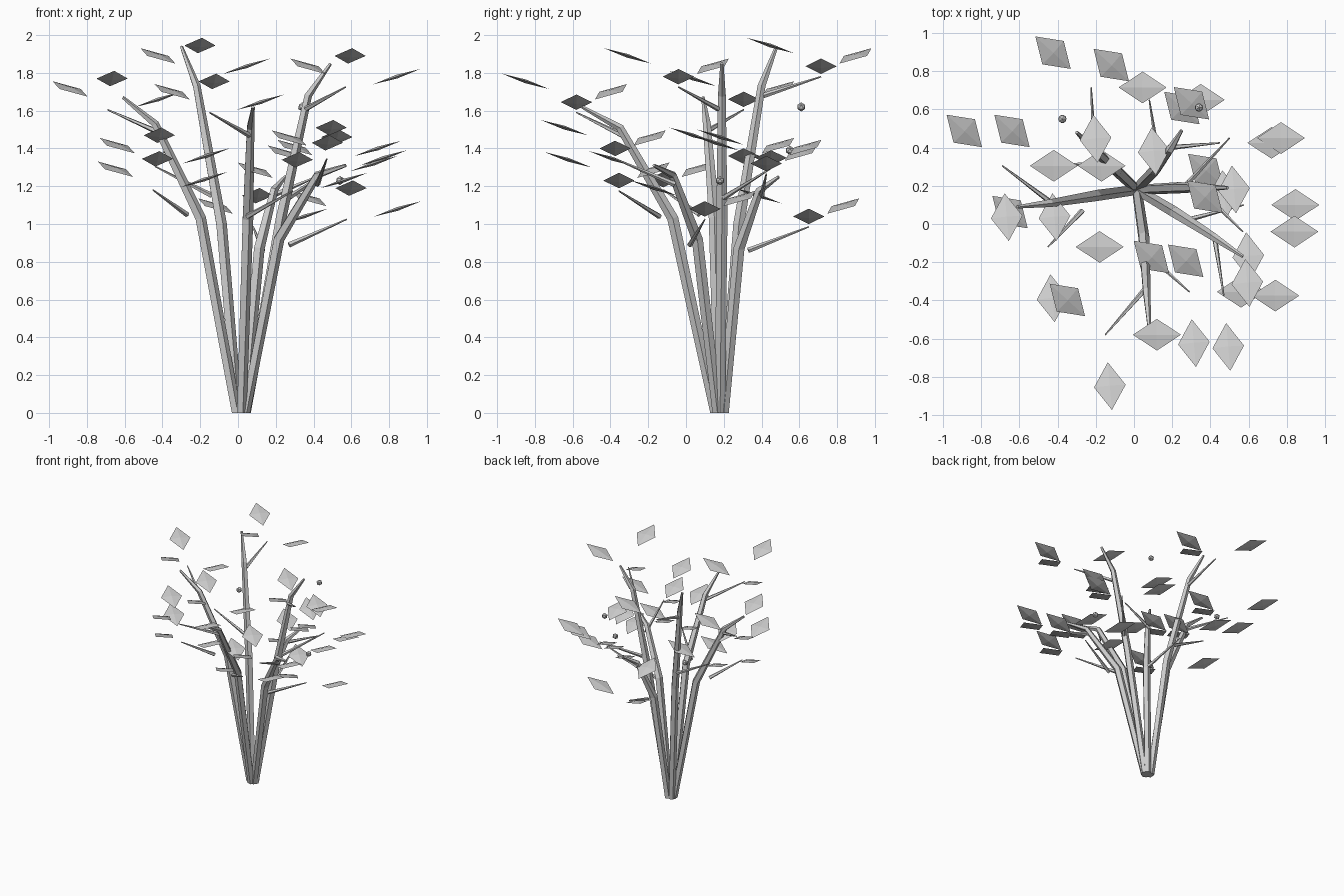
import bpy, bmesh, math
from mathutils import Vector, Matrix

if "Cube" in bpy.data.objects:
    bpy.data.objects.remove(bpy.data.objects["Cube"])

CENTRE = Vector((0.015, 0.18, 0))


def finish(bm, name):
    bmesh.ops.recalc_face_normals(bm, faces=bm.faces)
    me = bpy.data.meshes.new(name)
    bm.to_mesh(me)
    bm.free()
    ob = bpy.data.objects.new(name, me)
    bpy.context.collection.objects.link(ob)
    return ob


def tube(name, pts, radii, sides):
    """Tapered faceted tube through the given points."""
    pts = [Vector(p) for p in pts]
    bm = bmesh.new()
    rings = []
    for i, p in enumerate(pts):
        d = (pts[min(i + 1, len(pts) - 1)] - pts[max(i - 1, 0)]).normalized()
        if i == 0 and p.z < 0.01:
            d = Vector((0, 0, 1))          # flat foot on the ground
        u = Vector((0, 0, 1)).rotation_difference(d)
        rings.append([bm.verts.new(p + u @ Vector((radii[i] * math.cos(a), radii[i] * math.sin(a), 0)))
                      for a in (2 * math.pi * k / sides for k in range(sides))])
    for a, b in zip(rings, rings[1:]):
        for k in range(sides):
            n = (k + 1) % sides
            bm.faces.new((a[k], a[n], b[n], b[k]))
    bm.faces.new(rings[0])
    bm.faces.new(rings[-1])
    return finish(bm, name)


# main stems: lower bend, upper bend, tip
stems = [
    [(-0.20, 0.15, 1.03), (-0.44, 0.11, 1.53), (-0.61, 0.09, 1.67)],
    [(-0.09, 0.28, 1.00), (-0.22, 0.40, 1.73), (-0.30, 0.48, 1.94)],
    [(0.11, 0.28, 0.87), (0.19, 0.39, 1.18), (0.25, 0.49, 1.25)],
    [(0.225, 0.19, 1.03), (0.37, 0.19, 1.68), (0.49, 0.19, 1.85)],
    [(0.215, 0.06, 0.92), (0.42, -0.07, 1.26), (0.57, -0.17, 1.31)],
    [(0.05, -0.07, 1.03), (0.065, -0.35, 1.51), (0.08, -0.55, 1.62)],
]
for i, s in enumerate(stems):
    out = Vector((s[2][0], s[2][1], 0)) - CENTRE
    base = CENTRE + out.normalized() * 0.025
    tube(f"stem_{i + 1}", [base] + s, (0.028, 0.031, 0.022, 0.009), 5)

# twigs: start and tip
twigs = [
    ((-0.21, 0.41, 1.68), (-0.225, 0.715, 1.78)),
    ((0.13, 0.33, 0.86), (0.08, 0.65, 0.985)),
    ((0.27, 0.20, 1.14), (0.50, 0.45, 1.295)),
    ((0.18, 0.40, 1.15), (0.45, 0.425, 1.265)),
    ((-0.14, 0.32, 1.15), (-0.44, 0.305, 1.305)),
    ((-0.43, 0.11, 1.49), (-0.69, 0.305, 1.605)),
    ((0.27, 0.02, 0.89), (0.575, 0.10, 1.025)),
    ((0.36, 0.17, 1.61), (0.57, -0.04, 1.725)),
    ((-0.27, 0.07, 1.05), (-0.45, -0.12, 1.18)),
    ((0.05, -0.14, 1.04), (0.29, -0.355, 1.175)),
    ((0.42, -0.06, 1.21), (0.47, -0.375, 1.345)),
    ((0.06, -0.34, 1.47), (-0.15, -0.58, 1.59)),
]


def leaf(name, pos, azimuth):
    """Flattened octahedron, tilted so its outer end rises."""
    bm = bmesh.new()
    m = (Matrix.Translation(pos) @ Matrix.Rotation(azimuth, 4, 'Z')
         @ Matrix.Rotation(math.radians(-18), 4, 'Y'))
    rim = [bm.verts.new(m @ Vector(p)) for p in
           ((0.132, 0, 0), (0, 0.083, 0), (-0.132, 0, 0), (0, -0.083, 0))]
    for z in (0.01, -0.01):
        c = bm.verts.new(m @ Vector((0, 0, z)))
        for k in range(4):
            bm.faces.new((rim[k], rim[(k + 1) % 4], c))
    finish(bm, name)


# each twig carries three leaves, spiralling upward
for i, (a, b) in enumerate(twigs):
    tube(f"twig_{i + 1}", [a, b], (0.015, 0.004), 5)
    for j in range(3):
        ang = math.radians(137.5 * j)
        off = Vector((0.27 * math.cos(ang), 0.27 * math.sin(ang), 0.055 * (j + 1)))
        leaf(f"leaf_{i + 1}_{j + 1}", Vector(b) + off, ang)

# small berries
for i, p in enumerate([(0.34, 0.61, 1.62), (-0.375, 0.55, 1.39), (0.54, 0.18, 1.23)]):
    bm = bmesh.new()
    bmesh.ops.create_icosphere(bm, subdivisions=1, radius=0.024, matrix=Matrix.Translation(p))
    finish(bm, f"berry_{i + 1}")
